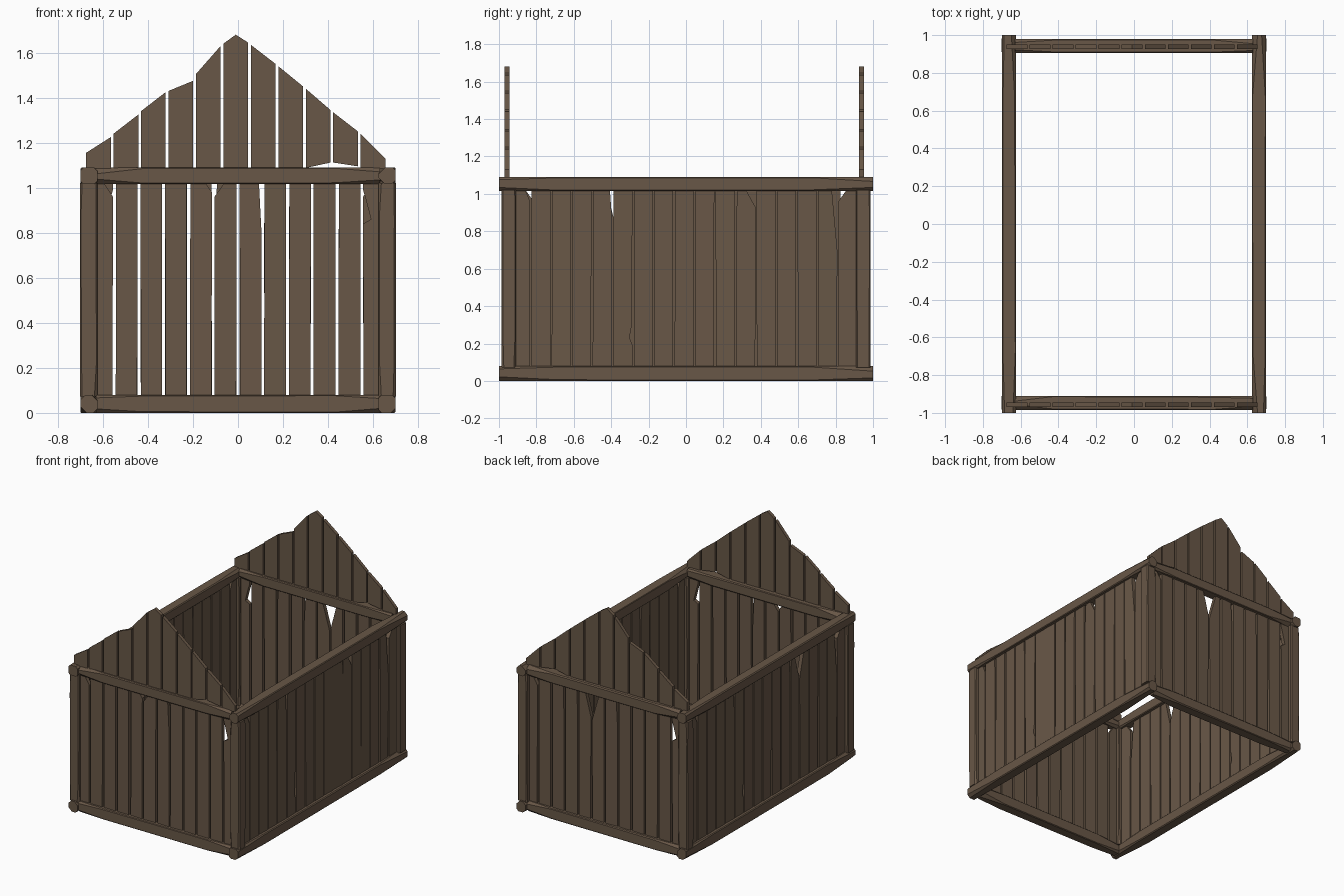
import bpy, bmesh, math, random
from mathutils import Matrix, Vector

if "Cube" in bpy.data.objects:
    bpy.data.objects.remove(bpy.data.objects["Cube"])

random.seed(7)
wood = bpy.data.materials.new("weathered_wood")
wood.diffuse_color = (0.14, 0.096, 0.063, 1)
wood.use_nodes = True
wood.node_tree.nodes["Principled BSDF"].inputs["Base Color"].default_value = wood.diffuse_color


def finish(bm, name, matrix):
    bmesh.ops.recalc_face_normals(bm, faces=bm.faces)
    mesh = bpy.data.meshes.new(name)
    bm.to_mesh(mesh)
    bm.free()
    mesh.materials.append(wood)
    ob = bpy.data.objects.new(name, mesh)
    ob.matrix_world = matrix
    bpy.context.collection.objects.link(ob)
    return ob


def loft(bm, rings):
    rings = [[bm.verts.new(p) for p in ring] for ring in rings]
    n = len(rings[0])
    for a, b in zip(rings, rings[1:]):
        for i in range(n):
            j = (i + 1) % n
            bm.faces.new((a[i], a[j], b[j], b[i]))
    bm.faces.new(rings[0])
    bm.faces.new(rings[-1])


def beam(name, length, w, h, matrix, worn=(0.012, 0.03)):
    """Square timber along local x whose corners are worn away at the ends."""
    bm = bmesh.new()
    rings = []
    for t in (-1, -0.68, 0.68, 1):
        ring = []
        for sy, sz, flip in ((-1, -1, 0), (1, -1, 1), (1, 1, 0), (-1, 1, 1)):
            c = random.uniform(*worn) if abs(t) == 1 else random.uniform(0.003, 0.008)
            a = (t * length / 2, sy * w / 2, sz * (h / 2 - c))
            b = (t * length / 2, sy * (w / 2 - c), sz * h / 2)
            ring += [b, a] if flip else [a, b]
        rings.append(ring)
    loft(bm, rings)
    return finish(bm, name, matrix)


def plank(bm, outline, thick, yaw=0.0):
    """Upright board: outline of (x, z) points given thickness along y."""
    mid = sum(p[0] for p in outline) / len(outline)
    loft(bm, [[(x, s * thick / 2 + yaw * (x - mid), z) for x, z in outline] for s in (-1, 1)])


def wall(name, start, pitch, count, limit, gap, damage, matrix):
    """Row of planks; damage maps (index, side) to (inset, z) points up that edge."""
    bm = bmesh.new()
    for i in range(count):
        x0 = max(start + pitch * i + gap / 2, limit[0])
        x1 = min(start + pitch * (i + 1) - gap / 2, limit[1])
        left, right = [[(random.uniform(0, 0.003), 0.07)] + damage.get((i, s), [(random.uniform(0, 0.003), 1.03)])
                       for s in "LR"]
        outline = [(x1 - d, z) for d, z in right] + [(x0 + d, z) for d, z in reversed(left)]
        plank(bm, outline, 0.028, random.uniform(-0.05, 0.05))
    return finish(bm, name, matrix)


def place(x, y, z, turn=0):
    return Matrix.Translation((x, y, z)) @ Matrix.Rotation(math.radians(turn), 4, "Z")


# Sill and top beams
for level, z, h in (("bottom", 0.04, 0.08), ("top", 1.0535, 0.075)):
    beam(f"front_{level}_beam", 1.26, 0.075, h, place(0, -0.948, z))
    beam(f"back_{level}_beam", 1.26, 0.075, h, place(0, 0.943, z, 180))
    beam(f"right_{level}_beam", 2.0, 0.075, h, place(0.6625, 0, z, 90))
    beam(f"left_{level}_beam", 2.0, 0.075, h, place(-0.6625, 0, z, -90))

# Corner posts
for sx, side in ((-1, "left"), (1, "right")):
    for sy, end in ((-1, "front"), (1, "back")):
        m = Matrix.Translation((sx * 0.6625, sy * 0.947, 0.547)) @ Matrix.Rotation(math.pi / 2, 4, "Y")
        beam(f"{end}_{side}_post", 0.95, 0.078, 0.077, m, (0.006, 0.014))

# Front and back walls; the back is the front turned round with a deeper split
end_damage = {
    (0, "R"): [(0, 0.96), (0.045, 1.03)],
    (4, "R"): [(0, 0.98), (0.035, 1.03)],
    (5, "L"): [(0, 0.96), (0.05, 1.03)],
    (6, "R"): [(0, 0.80), (0.012, 1.03)],
    (11, "L"): [(0, 0.84), (0.035, 0.86), (0.012, 0.95), (0, 0.99), (0, 1.03)],
}
wall("front_planks", -0.66, 0.11, 12, (-0.65, 0.65), 0.011, end_damage, place(0, -0.948, 0))
end_damage[(4, "R")] = [(0, 0.84), (0.05, 1.03)]
end_damage[(5, "L")] = [(0, 0.82), (0.06, 1.03)]
wall("back_planks", -0.66, 0.11, 12, (-0.65, 0.65), 0.011, end_damage, place(0, 0.943, 0, 180))

# Side walls, again a turned pair
side_damage = {
    (0, "R"): [(0, 0.96), (0.03, 1.03)],
    (4, "R"): [(0, 0.86), (0.012, 1.03)],
    (5, "R"): [(0, 0.19), (0.016, 0.23), (0.004, 0.30), (0, 1.03)],
    (11, "L"): [(0, 0.85), (0.008, 1.03)],
    (11, "R"): [(0, 0.93), (0.055, 1.03)],
    (15, "R"): [(0, 0.70), (0.03, 1.03)],
    (16, "L"): [(0, 0.96), (0.05, 1.03)],
}
wall("right_planks", -0.94, 0.1095, 18, (-0.93, 0.94), 0.006, side_damage, place(0.6625, 0, 0, 90))
side_damage[(11, "R")] = [(0, 0.84), (0.06, 1.03)]
side_damage[(12, "L")] = [(0, 0.83), (0.05, 1.03)]
wall("left_planks", -0.94, 0.1095, 18, (-0.93, 0.94), 0.006, side_damage, place(-0.6625, 0, 0, -90))

# Gables: eleven boards with sloping tops
tops = [(1.155, 1.225), (1.24, 1.325), (1.34, 1.425), (1.43, 1.475), (1.505, 1.63), (1.64, 1.645),
        (1.635, 1.55), (1.54, 1.45), (1.44, 1.345), (1.335, 1.25), (1.24, 1.13)]
for end, y in (("front", -0.957), ("back", 0.938)):
    bm = bmesh.new()
    for i, (zl, zr) in enumerate(tops):
        x0 = -0.675 + 0.122 * i
        x1 = x0 + 0.11
        low_l, low_r = {8: (1.088, 1.112), 9: (1.112, 1.095)}.get(i, (1.085, 1.085))
        peak = [((x0 + x1) / 2, 1.68)] if i == 5 else []
        plank(bm, [(x0, low_l), (x1, low_r), (x1, zr)] + peak + [(x0, zl)], 0.025)
    finish(bm, f"{end}_gable_planks", place(0, y, 0))
